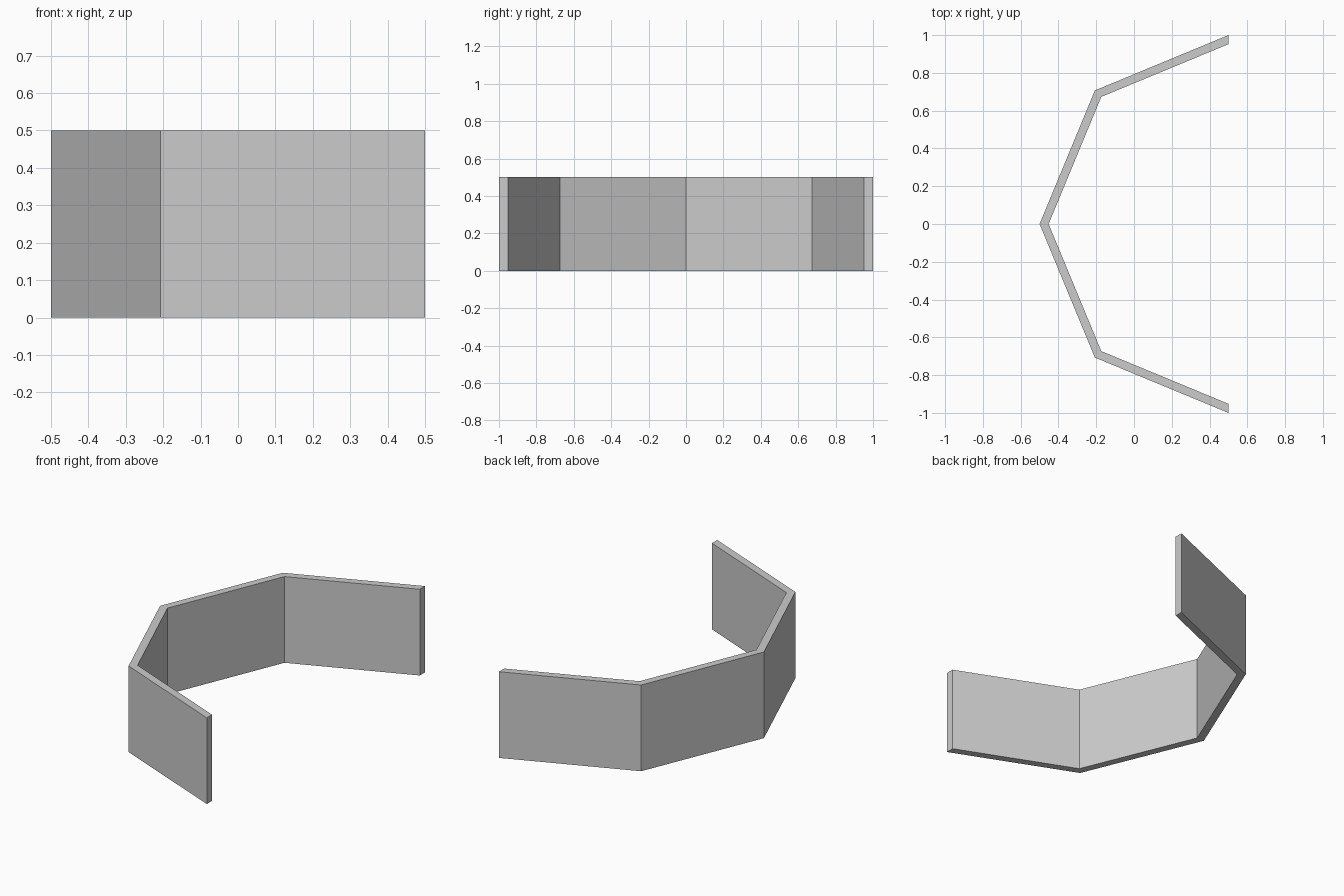
import bpy
import bmesh
from math import sin, cos, pi

cube = bpy.data.objects.get("Cube")
if cube:
    bpy.data.objects.remove(cube, do_unlink=True)

SEGMENTS = 4
OUTER, INNER, HEIGHT = 1.0, 0.952, 0.5
CENTRE_X = 0.5

# Plain grey material
grey = bpy.data.materials.new("light grey")
grey.use_nodes = True
colour = (0.6, 0.6, 0.6, 1)
grey.diffuse_color = colour
grey.node_tree.nodes["Principled BSDF"].inputs["Base Color"].default_value = colour


def arc(bm, radius):
    """Half-octagon row of corner points, open towards +x."""
    angles = [pi / 2 + pi * i / SEGMENTS for i in range(SEGMENTS + 1)]
    return [bm.verts.new((CENTRE_X + radius * cos(a), radius * sin(a), 0))
            for a in angles]


# Wall footprint: one quad per panel, then raised to full height
bm = bmesh.new()
outer, inner = arc(bm, OUTER), arc(bm, INNER)
for i in range(SEGMENTS):
    bm.faces.new((outer[i], outer[i + 1], inner[i + 1], inner[i]))
raised = bmesh.ops.extrude_face_region(bm, geom=bm.faces[:])
top = [g for g in raised["geom"] if isinstance(g, bmesh.types.BMVert)]
bmesh.ops.translate(bm, verts=top, vec=(0, 0, HEIGHT))
bmesh.ops.recalc_face_normals(bm, faces=bm.faces[:])

mesh = bpy.data.meshes.new("half_octagon_wall")
bm.to_mesh(mesh)
bm.free()
mesh.materials.append(grey)
wall = bpy.data.objects.new("half_octagon_wall", mesh)
bpy.context.collection.objects.link(wall)
